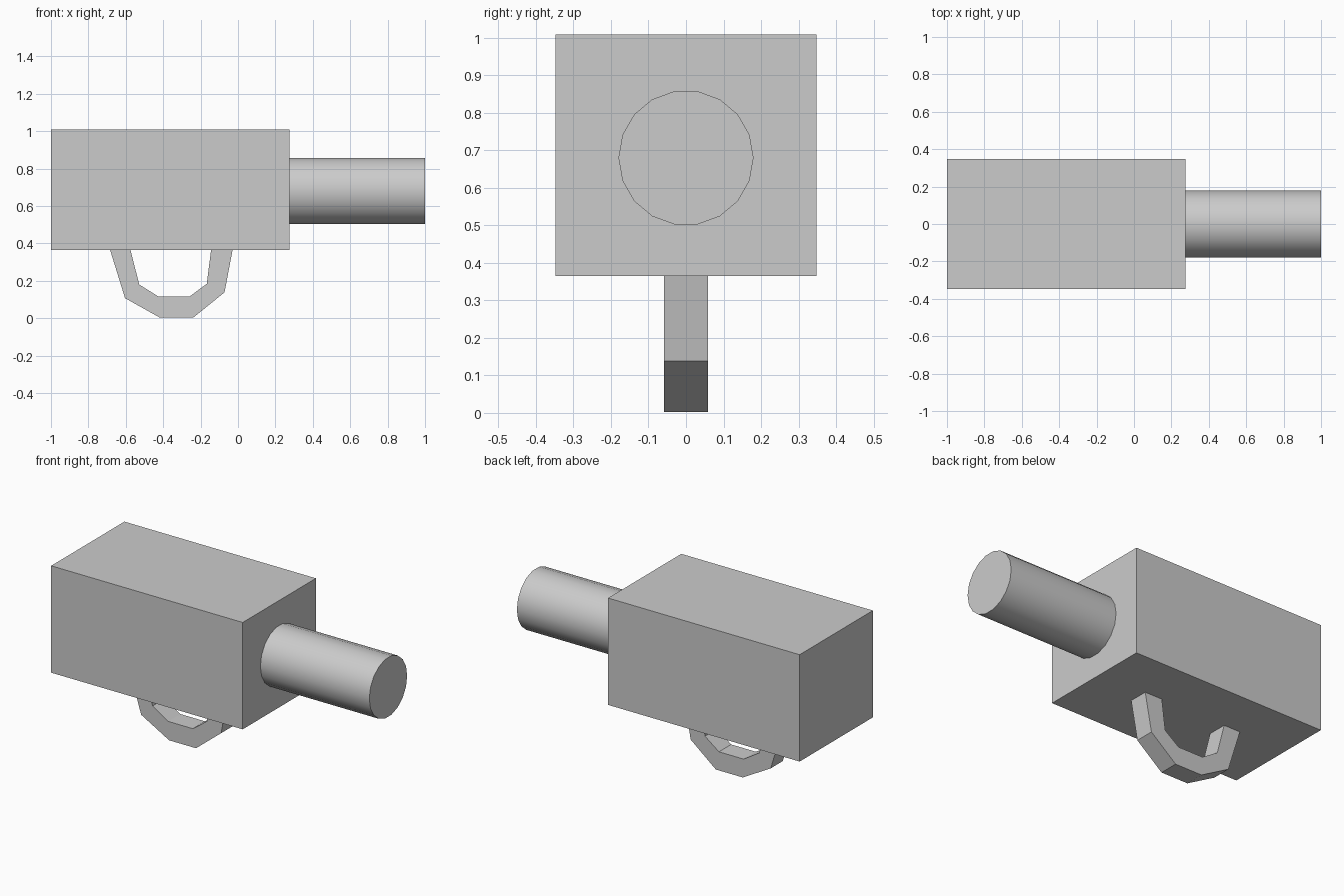
import bpy, bmesh, math

if "Cube" in bpy.data.objects:
    bpy.data.objects.remove(bpy.data.objects["Cube"])

BOTTOM = 0.365  # underside of the body


def new_object(name, bm):
    bmesh.ops.recalc_face_normals(bm, faces=bm.faces)
    mesh = bpy.data.meshes.new(name)
    bm.to_mesh(mesh)
    bm.free()
    obj = bpy.data.objects.new(name, mesh)
    bpy.context.collection.objects.link(obj)
    return obj


# Block body
bpy.ops.mesh.primitive_cube_add(size=1, location=(-0.3625, 0, (BOTTOM + 1.008) / 2))
body = bpy.context.object
body.name = "body"
body.dimensions = (1.275, 0.696, 1.008 - BOTTOM)
bpy.ops.object.transform_apply(location=False, rotation=False, scale=True)

# Barrel: 18-sided cylinder along x, smooth sides and flat ends
bpy.ops.mesh.primitive_cylinder_add(vertices=18, radius=0.18, depth=0.725,
                                    location=(0.6375, 0, 0.68),
                                    rotation=(0, math.pi / 2, 0))
barrel = bpy.context.object
barrel.name = "barrel"
bpy.ops.object.shade_smooth_by_angle(angle=math.radians(30))

# Hanging loop: paired outer and inner points, bridged and extruded in y
outer = [(-0.684, BOTTOM), (-0.604, 0.107), (-0.418, 0.003),
         (-0.239, 0.003), (-0.072, 0.138), (-0.029, BOTTOM)]
inner = [(-0.575, BOTTOM), (-0.528, 0.18), (-0.424, 0.115),
         (-0.26, 0.115), (-0.167, 0.184), (-0.144, BOTTOM)]
half = 0.058
bm = bmesh.new()
a = [bm.verts.new((x, -half, z)) for x, z in outer]
b = [bm.verts.new((x, -half, z)) for x, z in inner]
side = [bm.faces.new((a[i], a[i + 1], b[i + 1], b[i])) for i in range(5)]
ext = bmesh.ops.extrude_face_region(bm, geom=side, use_keep_orig=True)
moved = [v for v in ext["geom"] if isinstance(v, bmesh.types.BMVert)]
bmesh.ops.translate(bm, verts=moved, vec=(0, 2 * half, 0))
new_object("loop_guard", bm)
